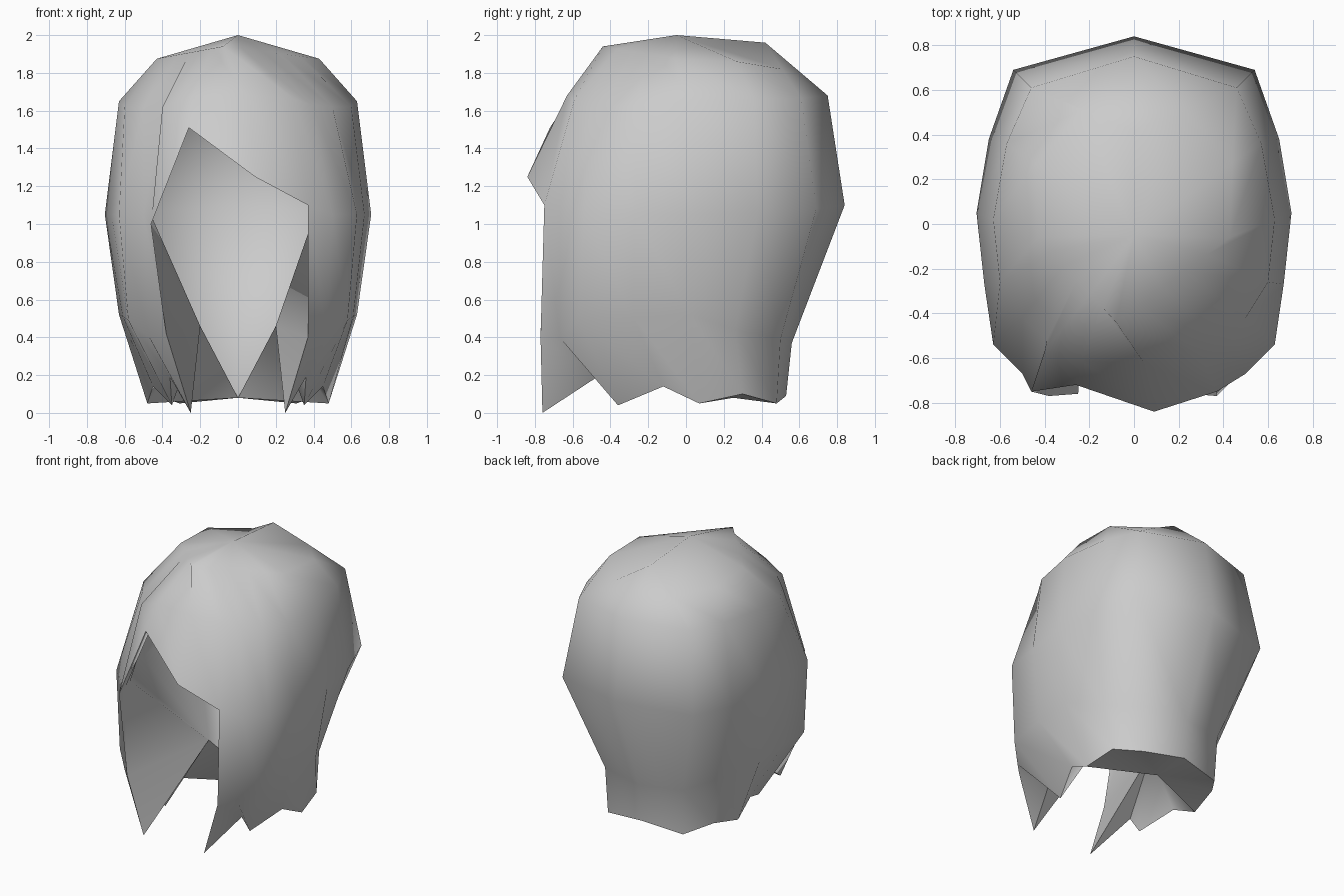
import bpy, bmesh, math
from mathutils import Vector

cube = bpy.data.objects.get("Cube")
if cube:
    bpy.data.objects.remove(cube, do_unlink=True)

# One flat grey for the whole hairpiece
grey = bpy.data.materials.new("hair_grey")
grey.use_nodes = True
colour = (0.6, 0.6, 0.6, 1)
grey.diffuse_color = colour
grey.node_tree.nodes["Principled BSDF"].inputs["Base Color"].default_value = colour

# Corners of the coarse crown
crown_front = Vector((-.08, -.44, 1.94))
crown_left = Vector((.43, -.06, 1.875))
crown_right = Vector((-.43, -.06, 1.875))

# Front strands of the left side, from the forehead down to the hem
lock = [(.30, -.59, 1.66), (.37, -.75, 1.10), (.37, -.77, .40), (.25, -.76, .00)]
lock_side = [(.39, -.52, 1.63), (.50, -.67, 1.05), (.47, -.67, .40), (.36, -.47, .19)]
temple = [(.50, -.42, 1.62), (.63, -.54, 1.05), (.58, -.57, .49), (.35, -.36, .04)]
ear_front = [(.60, -.26, 1.62), (.67, -.27, 1.05), (.61, -.28, .51), (.45, -.12, .14)]

# Rear strands, starting at the crown
ear = [tuple(crown_left), (.63, .02, 1.65), (.705, .05, 1.05), (.63, .02, .52), (.48, .07, .05)]
ear_back = [(.44, .27, 1.86), (.57, .36, 1.66), (.65, .38, 1.06), (.49, .26, .44), (.44, .30, .10)]
nape_side = [(.23, .51, 1.82), (.46, .61, 1.665), (.54, .69, 1.08), (.32, .50, .39), (.31, .48, .05)]
nape = [(0, .42, 1.96), (0, .75, 1.68), (0, .84, 1.10), (0, .56, .37), (0, .53, .09)]

# The other side lock starts a little further out, beside the raised fringe
right_lock = [(-.40, -.57, 1.62), (-.46, -.75, 1.00), (-.38, -.77, .42), (-.25, -.76, .00)]
# Short fringe strands
fringe_side = [(-.24, -.61, 1.68), (-.26, -.72, 1.51)]
fringe_tip = [tuple(crown_front), (.05, -.63, 1.68), (.09, -.84, 1.25)]


def mirrored(strand):
    return [(-x, y, z) for x, y, z in strand]


def rooted(front_strands, start, end):
    """Start each strand on the straight crown edge from start to end."""
    step = 1 / (len(front_strands) + 1)
    return [[tuple(start.lerp(end, (i + 1) * step))] + s for i, s in enumerate(front_strands)]


front_side = [lock_side, temple, ear_front]
rear_side = [ear, ear_back, nape_side]
strands = rooted([lock] + front_side, crown_front, crown_left) + rear_side + [nape]
strands += [mirrored(s) for s in reversed(rear_side)]
strands += rooted([mirrored(s) for s in reversed(front_side)] + [right_lock, fringe_side],
                  crown_right, crown_front)
strands.append(fringe_tip)
count = len(strands)
last = 14                      # index of the right lock

bm = bmesh.new()
centre = Vector((0, 0, 1))


def inward(co):
    return bm.verts.new(centre + (Vector(co) - centre) * 0.92)


# Outer shell: strands joined side by side up to the crown
outer = [[bm.verts.new(co) for co in strand] for strand in strands]
crown = bm.verts.new((0, -.05, 2))

# Lining: same dome pulled in, set just behind the rim of the face opening
rim_shift = {0: (.05, .09, -.01), last: (-.02, .09, -.01)}
lining = []
for i, strand in enumerate(strands):
    ring = [inward(strand[0]), inward(strand[1])]
    if 0 < i < last:
        ring.append(inward(strand[2]))
    else:
        ring.append(bm.verts.new(Vector(strand[2]) + Vector(rim_shift.get(i, (0, .08, .02)))))
    lining.append(ring)
inner_crown = inward((0, -.05, 2))

for shell, top in ((outer, crown), (lining, inner_crown)):
    for i in range(count):
        a, b = shell[i], shell[(i + 1) % count]
        bm.faces.new((top, a[0], b[0]))
        for r in range(min(len(a), len(b)) - 1):
            bm.faces.new((a[r], a[r + 1], b[r + 1], b[r]))

# Thin underside of the fringe
for i in range(last, count):
    j = (i + 1) % count
    bm.faces.new((outer[i][2], outer[j][2], lining[j][2], lining[i][2]))

# Thick underside: the lining and hem meet at three inner points
back_point = bm.verts.new((0, .25, .08))
left_point = bm.verts.new((.20, -.06, .46))
right_point = bm.verts.new((-.20, -.06, .46))


def fan(row, first, end, point):
    for i in range(first, end):
        bm.faces.new((row[i], row[i + 1], point))


rim = [ring[2] for ring in lining]
hem = [strand[-1] for strand in outer]
for row, split in ((rim, 5), (hem, 4)):
    fan(row, 0, split, left_point)
    fan(row, split, last - split, back_point)
    fan(row, last - split, last, right_point)
    bm.faces.new((row[split], back_point, left_point))
    bm.faces.new((row[last - split], right_point, back_point))

# Inner faces of the two front locks
for i, point in ((0, left_point), (last, right_point)):
    strand, inner = outer[i], lining[i][2]
    bm.faces.new((strand[2], strand[3], inner))
    bm.faces.new((strand[3], point, inner))
    bm.faces.new((strand[3], strand[4], point))

bmesh.ops.recalc_face_normals(bm, faces=bm.faces[:])
mesh = bpy.data.meshes.new("hair")
bm.to_mesh(mesh)
bm.free()
mesh.materials.append(grey)
hair = bpy.data.objects.new("hair", mesh)
bpy.context.collection.objects.link(hair)

# Smooth strands, crisp hem and opening
bpy.ops.object.select_all(action='DESELECT')
hair.select_set(True)
bpy.context.view_layer.objects.active = hair
bpy.ops.object.shade_smooth_by_angle(angle=math.radians(62))
